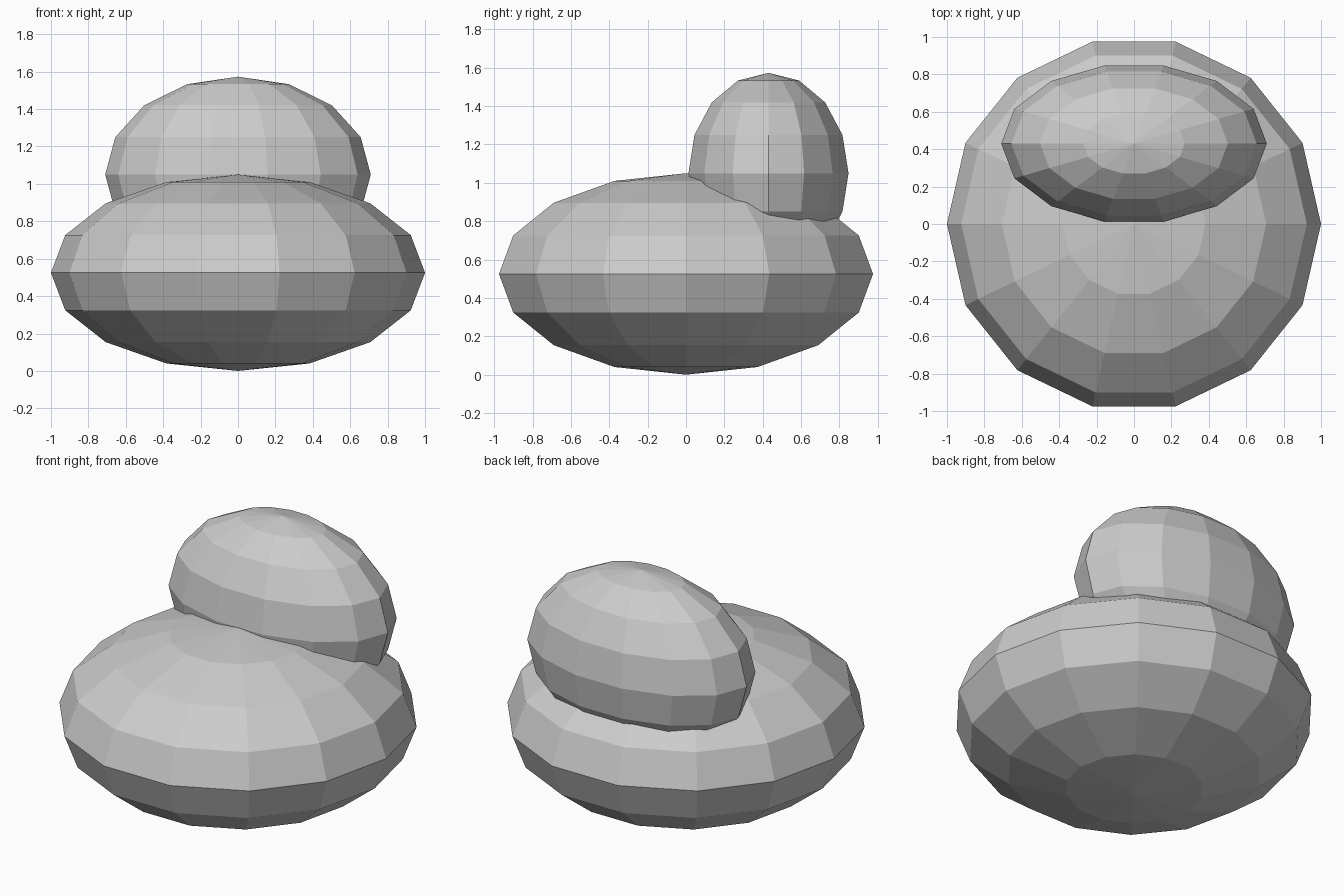
import bpy, bmesh, math
from mathutils import Vector, Matrix

if "Cube" in bpy.data.objects:
    bpy.data.objects.remove(bpy.data.objects["Cube"])

grey = bpy.data.materials.new("light_grey")
grey.diffuse_color = (0.6, 0.6, 0.6, 1)
grey.use_nodes = True
grey.node_tree.nodes["Principled BSDF"].inputs["Base Color"].default_value = grey.diffuse_color

SEGMENTS, RINGS = 14, 8


def ellipsoid(name, centre, radii):
    """Flat-shaded low-poly ellipsoid, spun from a half-circle so a corner lies on +x."""
    bm = bmesh.new()
    angles = [math.pi * (i / RINGS - 0.5) for i in range(RINGS + 1)]
    profile = [bm.verts.new((math.cos(a), 0, math.sin(a))) for a in angles]
    edges = [bm.edges.new(pair) for pair in zip(profile, profile[1:])]
    bmesh.ops.spin(bm, geom=profile + edges, cent=(0, 0, 0), axis=(0, 0, 1),
                   angle=math.tau, steps=SEGMENTS)
    bmesh.ops.remove_doubles(bm, verts=bm.verts[:], dist=1e-4)
    bmesh.ops.recalc_face_normals(bm, faces=bm.faces[:])
    bm.transform(Matrix.Translation(centre) @ Matrix.Diagonal(Vector(radii).to_4d()))
    mesh = bpy.data.meshes.new(name)
    bm.to_mesh(mesh)
    bm.free()
    mesh.materials.append(grey)
    obj = bpy.data.objects.new(name, mesh)
    bpy.context.collection.objects.link(obj)
    return obj


# Wide cushion at the bottom
ellipsoid("seat_cushion", (0, 0, 0.525), (1.0, 1.0, 0.525))
# Narrower cushion resting on the rear half
ellipsoid("back_cushion", (0, 0.43, 1.05), (0.71, 0.428, 0.523))
